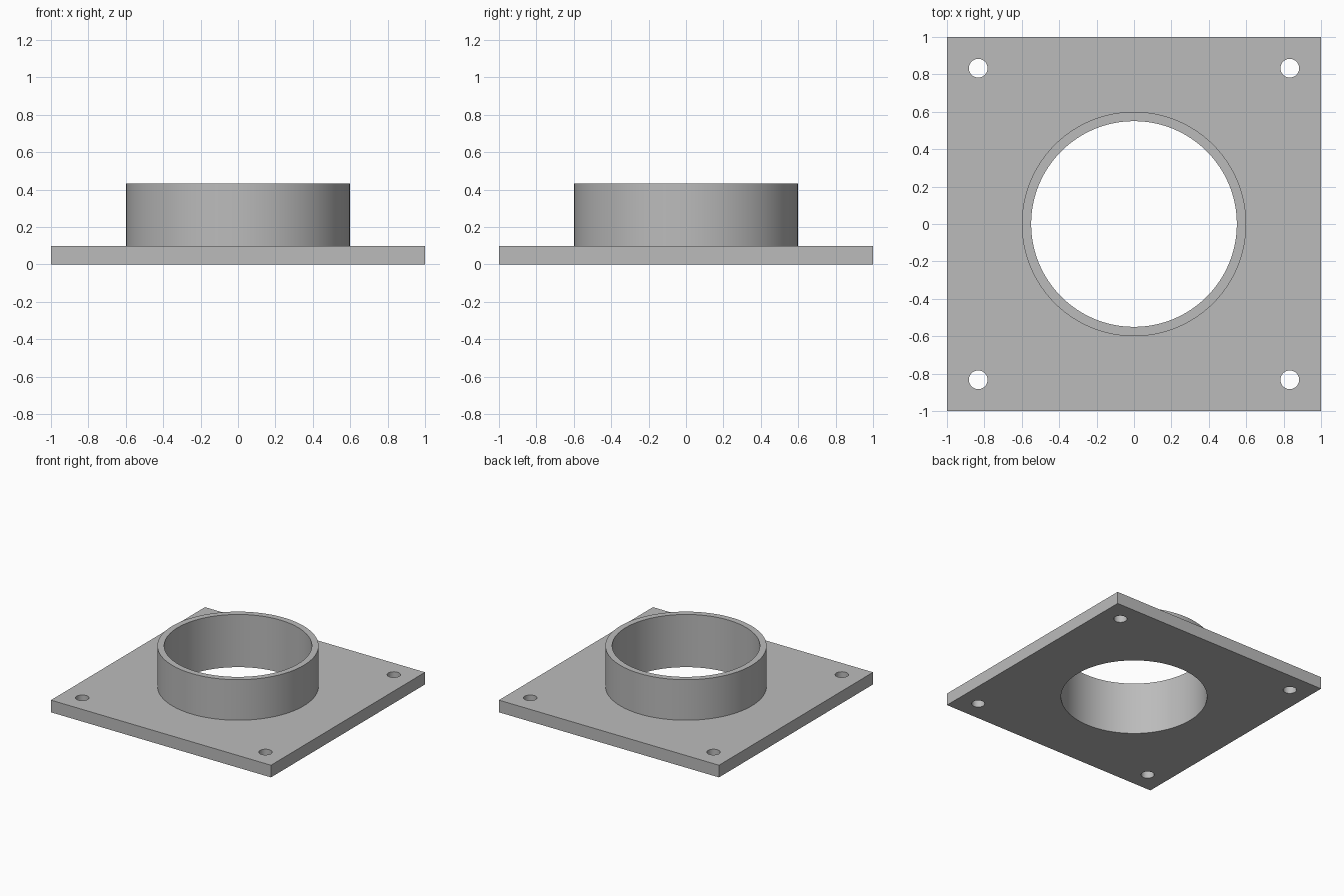
import bpy
import math

PLATE_TOP = 0.10
COLLAR_TOP = 0.433
OUTER_RADIUS = 0.60
BORE_RADIUS = 0.55
BOLT_RADIUS = 0.05
BOLT_OFFSET = 0.833

if "Cube" in bpy.data.objects:
    bpy.data.objects.remove(bpy.data.objects["Cube"], do_unlink=True)

grey = bpy.data.materials.new("plain grey")
grey.use_nodes = True
colour = (0.50, 0.50, 0.50, 1)
grey.diffuse_color = colour
grey.node_tree.nodes["Principled BSDF"].inputs["Base Color"].default_value = colour


def cylinder(name, radius, bottom, top, x=0, y=0, sides=96):
    bpy.ops.mesh.primitive_cylinder_add(
        vertices=sides, radius=radius, depth=top - bottom,
        location=(x, y, (bottom + top) / 2))
    obj = bpy.context.object
    obj.name = name
    obj.data.materials.append(grey)
    return obj


def combine(target, tool, operation):
    """Apply a boolean to the target and discard the tool."""
    mod = target.modifiers.new(operation.lower(), "BOOLEAN")
    mod.operation = operation
    mod.solver = "EXACT"
    mod.object = tool
    bpy.context.view_layer.objects.active = target
    bpy.ops.object.modifier_apply(modifier=mod.name)
    bpy.data.objects.remove(tool, do_unlink=True)


# Square base plate
bpy.ops.mesh.primitive_cube_add(size=2, location=(0, 0, PLATE_TOP / 2))
flange = bpy.context.object
flange.name = "flange_plate_with_collar"
flange.scale.z = PLATE_TOP / 2
bpy.ops.object.transform_apply(location=True, scale=True)
flange.data.materials.append(grey)

# Round collar, fused with the plate
collar = cylinder("collar", OUTER_RADIUS, PLATE_TOP / 2, COLLAR_TOP)
combine(flange, collar, "UNION")

# Central bore through collar and plate
combine(flange, cylinder("bore_cutter", BORE_RADIUS, -0.1, 0.6), "DIFFERENCE")

# Four corner bolt holes
for sx in (-1, 1):
    for sy in (-1, 1):
        cutter = cylinder("bolt_cutter", BOLT_RADIUS, -0.1, 0.2,
                          sx * BOLT_OFFSET, sy * BOLT_OFFSET, 32)
        combine(flange, cutter, "DIFFERENCE")

# Smooth round walls with crisp rims
bpy.ops.object.select_all(action="DESELECT")
flange.select_set(True)
bpy.context.view_layer.objects.active = flange
bpy.ops.object.shade_smooth_by_angle(angle=math.radians(30))
